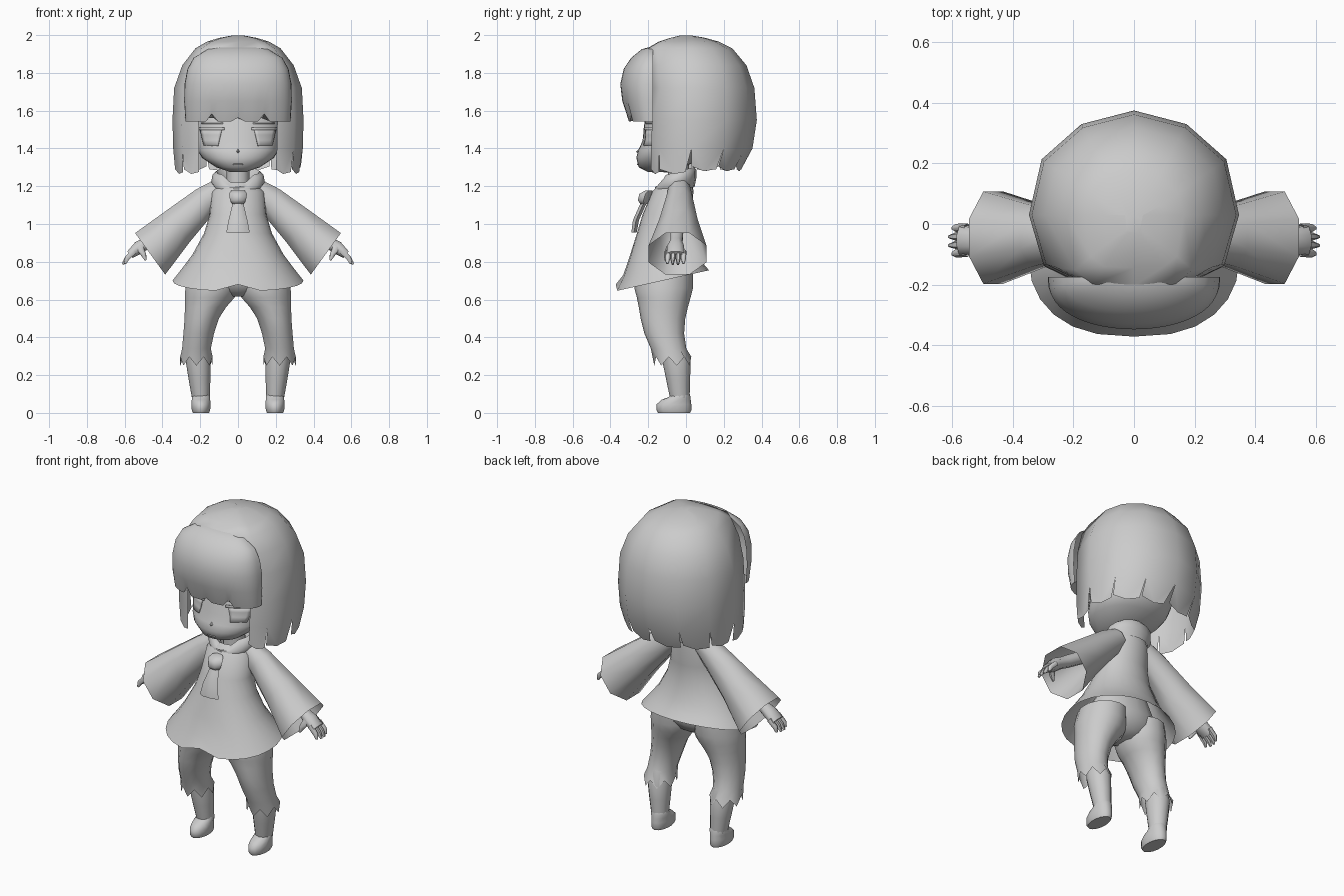
import bpy, bmesh, math
from mathutils import Vector as V

old = bpy.data.objects.get("Cube")
if old:
    bpy.data.objects.remove(old, do_unlink=True)

grey = bpy.data.materials.new("plain grey")
grey.use_nodes = True
grey.diffuse_color = (0.6, 0.6, 0.6, 1)
grey.node_tree.nodes["Principled BSDF"].inputs["Base Color"].default_value = (0.6, 0.6, 0.6, 1)


def make(name, verts, faces):
    me = bpy.data.meshes.new(name)
    me.from_pydata([tuple(v) for v in verts], [], faces)
    me.materials.append(grey)
    ob = bpy.data.objects.new(name, me)
    bpy.context.collection.objects.link(ob)
    smooth(ob)
    return ob


def smooth(ob):
    bpy.ops.object.select_all(action='DESELECT')
    ob.select_set(True)
    bpy.context.view_layer.objects.active = ob
    bpy.ops.object.shade_smooth_by_angle(angle=math.radians(60))


def loft(name, rings, closed=True, start=False, end=False, skip=lambda r, i: False):
    """Skin a list of equal point rings, with optional end caps."""
    n = len(rings[0])
    faces = [(r*n+i, r*n+(i+1) % n, (r+1)*n+(i+1) % n, (r+1)*n+i)
             for r in range(len(rings)-1) for i in range(n if closed else n-1) if not skip(r, i)]
    if start:
        faces.append(tuple(reversed(range(n))))
    if end:
        faces.append(tuple(range((len(rings)-1)*n, len(rings)*n)))
    return make(name, [p for r in rings for p in r], faces)


def oval(z, x, y, rx, ry, n=16, tilt=0):
    """Level oval ring, starting at the front; tilt lifts the back."""
    angles = [2*math.pi*i/n for i in range(n)]
    return [V((x+rx*math.sin(a), y-ry*math.cos(a), z-tilt*math.cos(a))) for a in angles]


def tube(name, path, n=8, end=False, normal=None):
    """Tube in the xz plane through (x, y, z, half height, half y) stations."""
    rings = []
    for k, (x, y, z, h, w) in enumerate(path):
        a, b = path[max(k-1, 0)], path[min(k+1, len(path)-1)]
        d = (normal or V((b[0]-a[0], b[1]-a[1], b[2]-a[2]))).normalized()
        side = (V((0, 1, 0)) - d*d.y).normalized()
        up = side.cross(d)
        rings.append([V((x, y, z)) + up*h*math.cos(t) + side*w*math.sin(t)
                      for t in [2*math.pi*(i+.5)/n for i in range(n)]])
    return loft(name, rings, True, False, end)


def mirror(ob):
    """Copy a left part to the right side."""
    m = ob.modifiers.new("mirror", 'MIRROR')
    m.use_axis = (True, False, False)


# Hair shell with an open face, rows of (z, half width, back, front)
def hair_ring(z, w, b, f):
    half = [(0, f), (.6*w, f*.97), (.86*w, f*.74), (w, .03), (.88*w, .57*b), (.5*w, .88*b), (0, b)]
    return [V((x, y, z)) for x, y in half] + [V((-x, y, z)) for x, y in half[-2:0:-1]]


rows = [(1.4, .343, .352, -.19), (1.55, .347, .375, -.185), (1.72, .338, .362, -.18),
        (1.84, .295, .32, -.195), (1.93, .225, .245, -.205), (1.965, .165, .175, -.145),
        (1.985, .1, .105, -.085), (1.998, .03, .03, -.03)]
shell = loft("hair", [hair_ring(*r) for r in rows], end=True, skip=lambda r, i: r < 2 and i in (0, 11))

# Hair ends below the shell, parted by narrow slits
bm = bmesh.new()
bm.from_mesh(shell.data)
edge = list(bm.verts)[:12]
low = hair_ring(1.29, .333, .3, -.19)
for i in range(1, 11):
    front = i in (1, 2, 9, 10)
    slit = .2 if i in (2, 5, 8) else .08
    tips = [low[i].lerp(low[i+1], t) + V((0, 0, dz - (.015 if front else 0)))
            for t, dz in [(0, .015), (.45, -.01), (1-slit, 0)]]
    a, b, c = [bm.verts.new(p) for p in tips]
    bm.faces.new((a, b, c, edge[i+1], edge[i]))
bm.to_mesh(shell.data)
bm.free()
smooth(shell)

# Fringe: a bulging cap in front, rows of (z, half width, front)
rings = []
for k, (z, w, f) in enumerate([(1.56, .255, -.22), (1.543, .278, -.303), (1.65, .285, -.337), (1.74, .283, -.348),
                               (1.82, .268, -.33), (1.88, .235, -.29), (1.925, .16, -.235), (1.935, .11, -.2)]):
    row = []
    for i in range(25):
        a = math.pi*(i/24-.5)
        notch = (.04 if i in (8, 16) else .02 if i == 12 else 0) if k == 1 else 0
        row.append(V((w*math.sin(a), -.175+(f+.175)*max(math.cos(a), 0)**.8, z+notch)))
    rings.append(row)
loft("fringe", rings, closed=False)

# Head, rows of (z, centre y, half width, half depth)
head = [(1.275, -.15, .04, .05), (1.3, -.135, .115, .115), (1.35, -.08, .19, .183), (1.39, -.055, .215, .198),
        (1.44, -.03, .225, .2), (1.54, -.01, .23, .21), (1.65, 0, .22, .17), (1.75, 0, .12, .1)]


def face_y(x, z):
    for a, b in zip(head, head[1:]):
        if a[0] <= z <= b[0]:
            t = (z-a[0])/(b[0]-a[0])
            y, w, d = [p+(q-p)*t for p, q in zip(a[1:], b[1:])]
            return y - d*max(1-(x/w)**2, 0)**.4


def head_ring(z, y, w, d):
    pts = []
    for p in oval(z, 0, 0, w, d, 32):
        c = -p.y/d
        pts.append(V((p.x, y - d*math.copysign(abs(c)**.8, c), z)))
    return pts


loft("head", [head_ring(*h) for h in head], start=True, end=True)
make("nose", [(-.012, -.25, 1.385), (.012, -.25, 1.385), (0, -.265, 1.383), (0, -.238, 1.41), (0, -.25, 1.37)],
     [(0, 2, 3), (2, 1, 3), (0, 4, 2), (4, 1, 2)])


# Eyes, lids and mouth: thin plates that follow the face
def face_plate(name, x0, x1, z0, z1, out, taper=0):
    rows = []
    for j in range(4):
        z = z0+(z1-z0)*j/3
        inset = taper*(1-j/3)
        xs = [x0+inset+(x1-x0-2*inset)*i/6 for i in range(7)]
        rows.append([V((x, face_y(x, z)-out, z)) for x in xs])
    ob = loft(name, rows, closed=False)
    s = ob.modifiers.new("thickness", 'SOLIDIFY')
    s.thickness = .006
    s.offset = 0
    return ob


for args in [("eye", .085, .2, 1.415, 1.5, .002, .02), ("upper_lid", .072, .21, 1.497, 1.51, .006, 0),
             ("brow", .08, .19, 1.53, 1.536, .002, 0)]:
    mirror(face_plate(*args))
face_plate("mouth", -.025, .025, 1.314, 1.319, .002)

# Neck and open rolled collar, dipping to a point in front
loft("neck", [oval(z, 0, -.04, .06, .055, 12) for z in (1.15, 1.4)])
rings = [oval(z, 0, y, rx, ry, 16, t) for z, y, rx, ry, t in
         [(1.185, -.06, .12, .105, .01), (1.22, -.055, .142, .11, .025), (1.262, -.045, .135, .1, .025),
          (1.277, -.045, .115, .088, .025), (1.22, -.045, .07, .065, .02)]]
for ring in rings[2:4]:
    ring[0].z -= .055
    for i in (1, 15):
        ring[i].z -= .03
loft("collar", rings)

# Flared tunic, squarer in front, with a small notch in the hem
rings = [oval(z, 0, y, rx, ry, 24, t) for z, y, rx, ry, t in
         [(1.23, -.05, .09, .08, .01), (1.17, -.07, .14, .11, 0), (1.05, -.103, .15, .127, 0),
          (.95, -.115, .18, .145, 0), (.84, -.12, .24, .178, .01), (.76, -.12, .3, .212, .03),
          (.7, -.125, .347, .247, .055)]]
for ring in rings[4:]:
    wide = ring[6].x
    for i in (1, 2, 3, 4, 5, 19, 20, 21, 22, 23):
        ring[i].x = math.copysign(wide*abs(ring[i].x/wide)**.78, ring[i].x)
rings[-1][0].z += .035
loft("tunic", rings)


# Neck tie: knot and flared tail
def box_row(z, y, w, d):
    return [V((x, y+dy, z)) for x, dy in [(-w, 0), (-w*.5, -d), (w*.5, -d), (w, 0), (w*.5, d), (-w*.5, d)]]


loft("tie_knot", [box_row(*r) for r in [(1.105, -.222, .03, .018), (1.125, -.225, .042, .03),
                                       (1.16, -.215, .048, .032), (1.178, -.195, .035, .018)]], start=True, end=True)
loft("tie_tail", [box_row(*r) for r in [(.955, -.275, .062, .014), (1.02, -.265, .05, .016),
                                       (1.11, -.225, .028, .016)]], start=True, end=True)

# Wide sleeves, forearms and hands
mirror(tube("sleeve", [(.09, -.035, 1.185, .065, .06), (.175, -.035, 1.12, .085, .075),
                       (.315, -.04, .99, .112, .11), (.465, -.045, .842, .147, .165)], normal=V((.81, 0, -.586))))
mirror(tube("hand", [(.25, -.045, 1.04, .038, .038), (.44, -.05, .925, .036, .036), (.48, -.052, .902, .033, .034),
                     (.525, -.055, .875, .037, .048), (.572, -.055, .838, .024, .052)], end=True))
for i in range(4):
    y = -.094 + i*.027
    reach = .012 if i in (1, 2) else 0
    mirror(tube("finger", [(.55, y, .855, .016, .015), (.588, y*1.03, .818, .015, .014),
                           (.598+reach, y*1.06, .79-reach*.3, .007, .006)], 6, end=True))
mirror(tube("thumb", [(.52, -.085, .875, .022, .02), (.5, -.103, .838, .016, .015),
                      (.488, -.108, .808, .006, .006)], 6, end=True))

# Trousers with ragged cuffs
loft("hips", [oval(z, 0, y, rx, ry, 16) for z, y, rx, ry in
              [(.615, -.115, .06, .06), (.64, -.115, .15, .105), (.69, -.115, .22, .14), (.74, -.11, .22, .145),
               (.9, -.1, .14, .1)]], start=True, end=True)
rings = [oval(z, x, y, rx, ry, 14) for z, x, y, rx, ry in
         [(.74, .135, -.11, .13, .148), (.66, .142, -.118, .14, .155), (.61, .15, -.118, .135, .142),
          (.56, .172, -.12, .112, .13), (.5, .192, -.122, .093, .118), (.42, .208, -.115, .083, .105),
          (.34, .22, -.092, .078, .094), (.275, .22, -.07, .088, .098)]]
for i, p in enumerate(rings[-1]):
    p.z += .022 if i % 2 else -.025
mirror(loft("trouser_leg", rings))

# Shins and shoes
mirror(loft("shin", [oval(z, x, y, rx, ry, 12) for z, x, y, rx, ry in
                     [(.38, .215, -.07, .055, .06), (.27, .21, -.05, .066, .074), (.18, .204, -.042, .058, .064),
                      (.08, .197, -.033, .047, .052)]]))
mirror(loft("shoe", [oval(z, .196, y, rx, ry, 14, t) for z, y, rx, ry, t in
                     [(0, -.063, .044, .085, 0), (.015, -.064, .05, .093, 0), (.045, -.064, .052, .092, 0),
                      (.07, -.052, .05, .077, 0), (.088, -.034, .05, .056, .004), (.102, -.032, .045, .05, .004)]],
            start=True, end=True))
